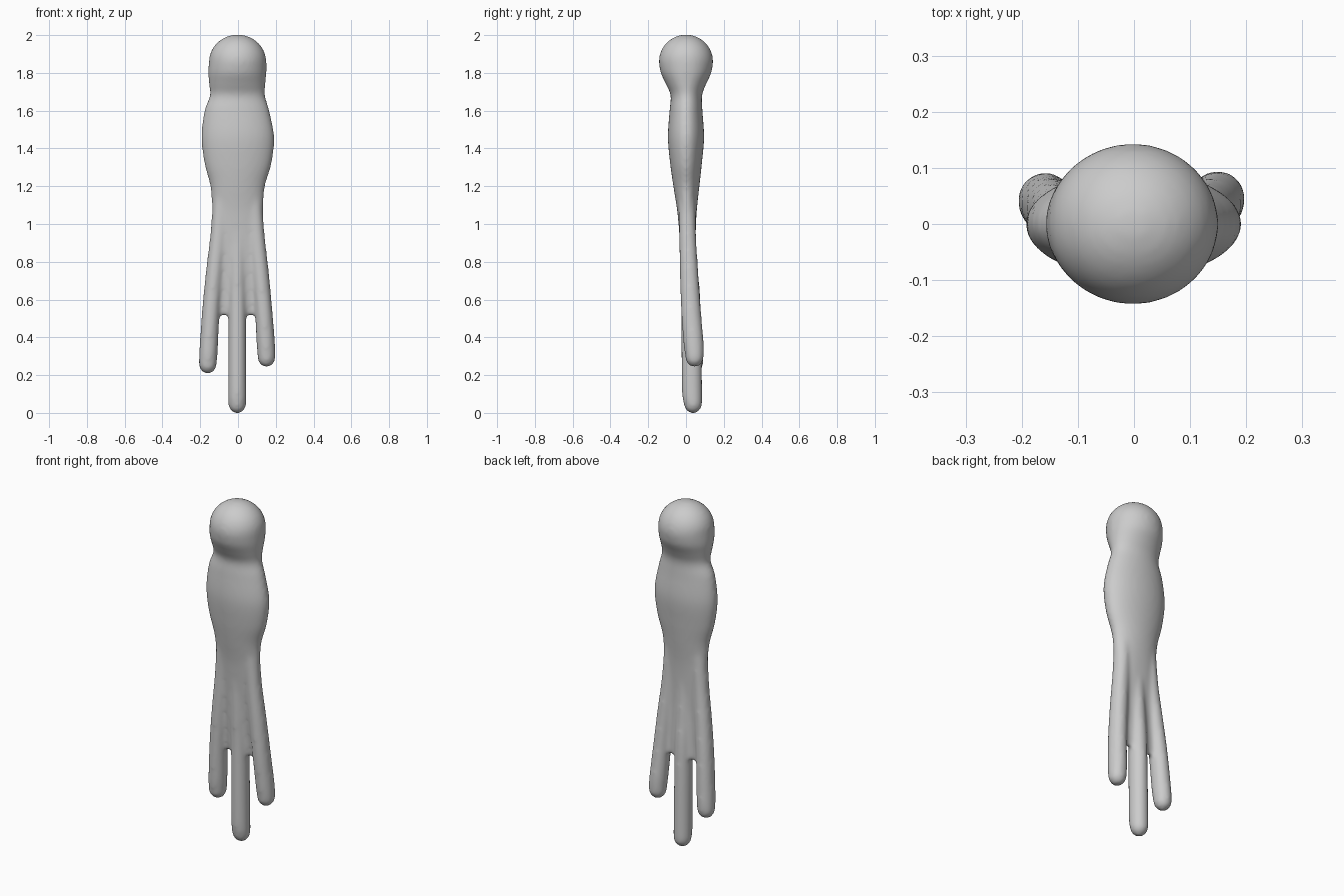
import bpy, bmesh, math
from mathutils import Vector

cube = bpy.data.objects.get("Cube")
if cube:
    bpy.data.objects.remove(cube)

SIDES = 40
STEPS = 5


def smooth_rows(rows):
    """Catmull-Rom interpolation through the cross-section rows."""
    pts = [Vector(r) for r in rows]
    out = []
    for i in range(len(pts) - 1):
        a, b, c = pts[max(i - 1, 0)], pts[i], pts[i + 1]
        d = pts[min(i + 2, len(pts) - 1)]
        for s in range(STEPS):
            t = s / STEPS
            out.append(b + (c - a) * (t / 2)
                       + (a * 2 - b * 5 + c * 4 - d) * (t * t / 2)
                       + (b * 3 - a - c * 3 + d) * (t ** 3 / 2))
    return out + [pts[-1]]


def loft(bm, rows):
    """Closed tube through elliptical rings: z, centre x, centre y, radius x, radius y."""
    previous = None
    for z, cx, cy, rx, ry in rows:
        ring = []
        for k in range(SIDES):
            a = math.tau * k / SIDES
            ring.append(bm.verts.new((cx + rx * math.cos(a), cy + ry * math.sin(a), z)))
        if previous is None:
            bm.faces.new(ring)
        else:
            for k in range(SIDES):
                n = (k + 1) % SIDES
                bm.faces.new((previous[k], previous[n], ring[n], ring[k]))
        previous = ring
    bm.faces.new(previous[::-1])


def dome(z, cx, cy, rx, ry, height, direction):
    """Rounded end rows, from the rim out to the tip."""
    rows = []
    for i in range(9):
        a = math.pi / 2 * i / 8
        c = max(math.cos(a), 0.03)
        rows.append((z + direction * height * math.sin(a), cx, cy, rx * c, ry * c))
    return rows


bm = bmesh.new()

# Head, torso and the thin web that runs down between the prongs
body = [
    (1.86, -.002, 0, .152, .144),
    (1.80, -.004, 0, .154, .134),
    (1.74, -.004, 0, .149, .106),
    (1.68, -.003, .002, .146, .083),
    (1.60, -.006, 0, .172, .087),
    (1.46, -.001, 0, .193, .096),
    (1.32, 0, 0, .178, .084),
    (1.20, -.002, .002, .145, .069),
    (1.08, -.002, .005, .137, .053),
    (.95, -.003, .008, .135, .043),
    (.80, -.003, .013, .130, .034),
    (.65, -.004, .022, .130, .026),
    (.52, -.004, .030, .130, .018),
]
crown = dome(*body[0], .143, 1)[:0:-1]
loft(bm, crown + [tuple(r) for r in smooth_rows(body)])

# Three hanging prongs: tip height, then tip x, tip y and root x
for tip, x, y, root in ((.207, -.160, .042, -.088),
                        (-.003, -.004, .037, -.003),
                        (.242, .151, .045, .083)):
    knee = tip + .13
    end = (tip + .055, x, y, .048, .049)
    rows = [
        (1.15, root, .004, .044, .045),
        (.95, root + (x - root) * .20, .008, .044, .045),
        (.75, root + (x - root) * .50, .016, .046, .049),
        (.55, root + (x - root) * .76, .026, .047, .053),
        (knee, x + (root - x) * .06, y - .005, .049, .054 if x else .05),
        end,
    ]
    loft(bm, [tuple(r) for r in smooth_rows(rows)] + dome(*end, .055, -1)[1:])

bmesh.ops.recalc_face_normals(bm, faces=bm.faces)
mesh = bpy.data.meshes.new("pronged_body")
bm.to_mesh(mesh)
bm.free()
obj = bpy.data.objects.new("pronged_body", mesh)
bpy.context.collection.objects.link(obj)

# Plain grey surface
grey = bpy.data.materials.new("plain_grey")
grey.use_nodes = True
colour = (.6, .6, .6, 1)
grey.diffuse_color = colour
grey.node_tree.nodes["Principled BSDF"].inputs["Base Color"].default_value = colour
mesh.materials.append(grey)

# Fuse the parts into one soft skin
remesh = obj.modifiers.new("fuse", "REMESH")
remesh.mode = "VOXEL"
remesh.voxel_size = .01
remesh.use_smooth_shade = True
soften = obj.modifiers.new("soften", "SMOOTH")
soften.factor = .5
soften.iterations = 14
